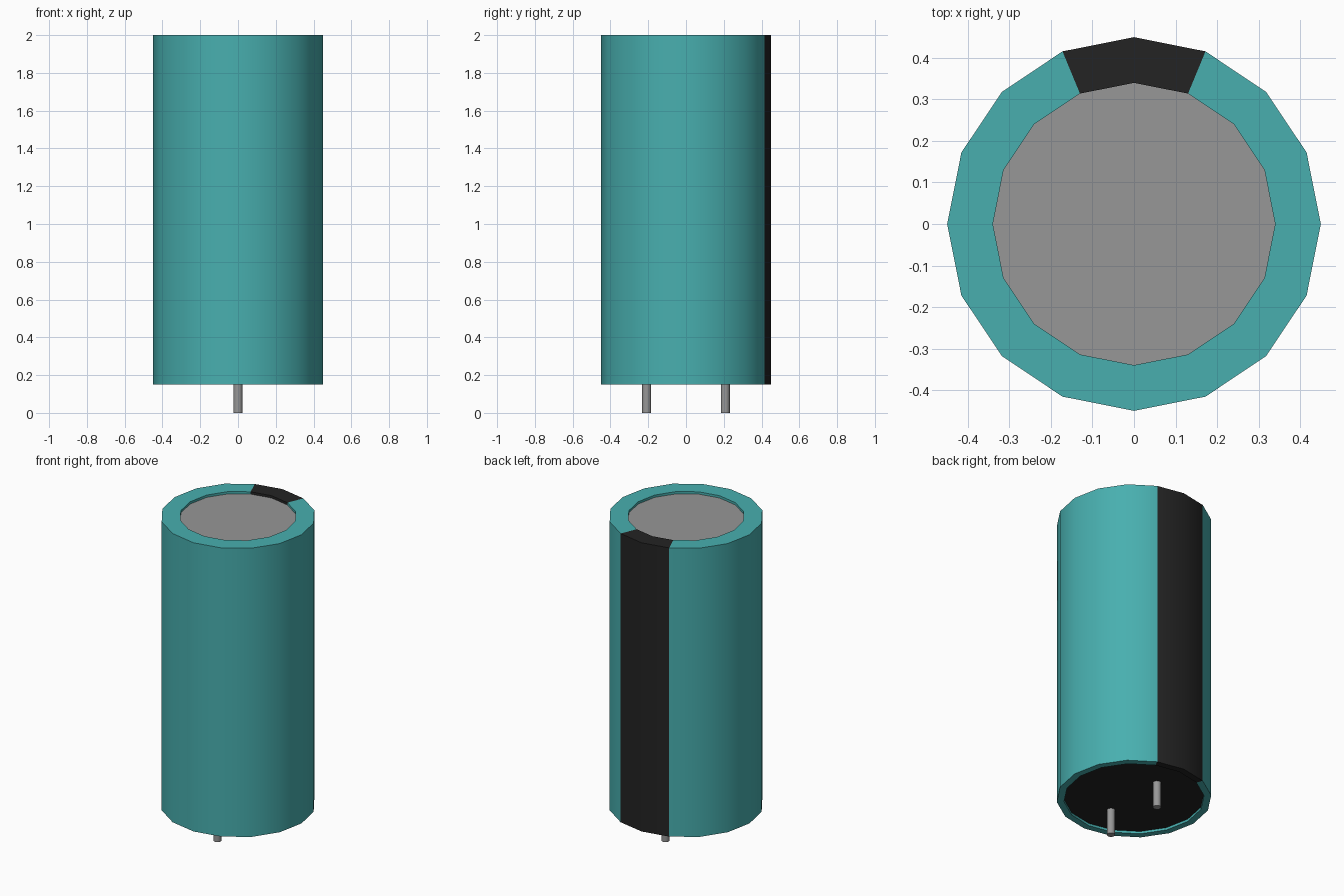
import bpy, bmesh, math

cube = bpy.data.objects.get("Cube")
if cube:
    bpy.data.objects.remove(cube, do_unlink=True)

SIDES = 16
BOTTOM, TOP = 0.15, 2.0
RECESS = 0.015
R_OUT, R_TOP, R_BASE = 0.45, 0.34, 0.408


def material(name, rgb):
    m = bpy.data.materials.new(name)
    m.use_nodes = True
    m.diffuse_color = (*rgb, 1)
    bsdf = next(n for n in m.node_tree.nodes if n.type == "BSDF_PRINCIPLED")
    bsdf.inputs["Base Color"].default_value = (*rgb, 1)
    return m


teal = material("teal sleeve", (0.065, 0.43, 0.43))
black = material("black", (0.017, 0.017, 0.017))
metal = material("grey metal", (0.31, 0.31, 0.31))


def finish(name, bm, mats):
    mesh = bpy.data.meshes.new(name)
    bm.to_mesh(mesh)
    bm.free()
    for m in mats:
        mesh.materials.append(m)
    ob = bpy.data.objects.new(name, mesh)
    bpy.context.collection.objects.link(ob)
    bpy.ops.object.select_all(action="DESELECT")
    ob.select_set(True)
    bpy.context.view_layer.objects.active = ob
    bpy.ops.object.shade_smooth_by_angle(angle=math.radians(40))
    return ob


def ring(bm, r, z, sides, cx=0, cy=0):
    return [bm.verts.new((cx + r * math.cos(math.tau * i / sides),
                          cy + r * math.sin(math.tau * i / sides), z))
            for i in range(sides)]


# Sleeve: lathed shell with rolled-in lips, black over the two rear segments
profile = [(R_TOP, TOP - RECESS), (R_TOP, TOP), (R_OUT, TOP),
           (R_OUT, BOTTOM), (R_BASE, BOTTOM), (R_BASE, BOTTOM + RECESS)]
bm = bmesh.new()
rings = [ring(bm, r, z, SIDES) for r, z in profile]
for a, b in zip(rings, rings[1:]):
    for i in range(SIDES):
        j = (i + 1) % SIDES
        f = bm.faces.new((a[i], b[i], b[j], a[j]))
        f.material_index = 1 if i in (SIDES // 4 - 1, SIDES // 4) else 0
finish("sleeve", bm, [teal, black])

# Metal can top, facing up
bm = bmesh.new()
bm.faces.new(ring(bm, R_TOP, TOP - RECESS, SIDES))
finish("can_top", bm, [metal])

# Rubber base seal, facing down
bm = bmesh.new()
bm.faces.new(ring(bm, R_BASE, BOTTOM + RECESS, SIDES)[::-1])
finish("base_seal", bm, [black])

# Two wire leads
for name, y in (("front_lead", -0.208), ("back_lead", 0.208)):
    bm = bmesh.new()
    n = 16
    lo = ring(bm, 0.024, 0, n, 0, y)
    hi = ring(bm, 0.024, BOTTOM + RECESS, n, 0, y)
    bm.faces.new(lo[::-1])
    for i in range(n):
        j = (i + 1) % n
        bm.faces.new((lo[i], lo[j], hi[j], hi[i]))
    finish(name, bm, [metal])
